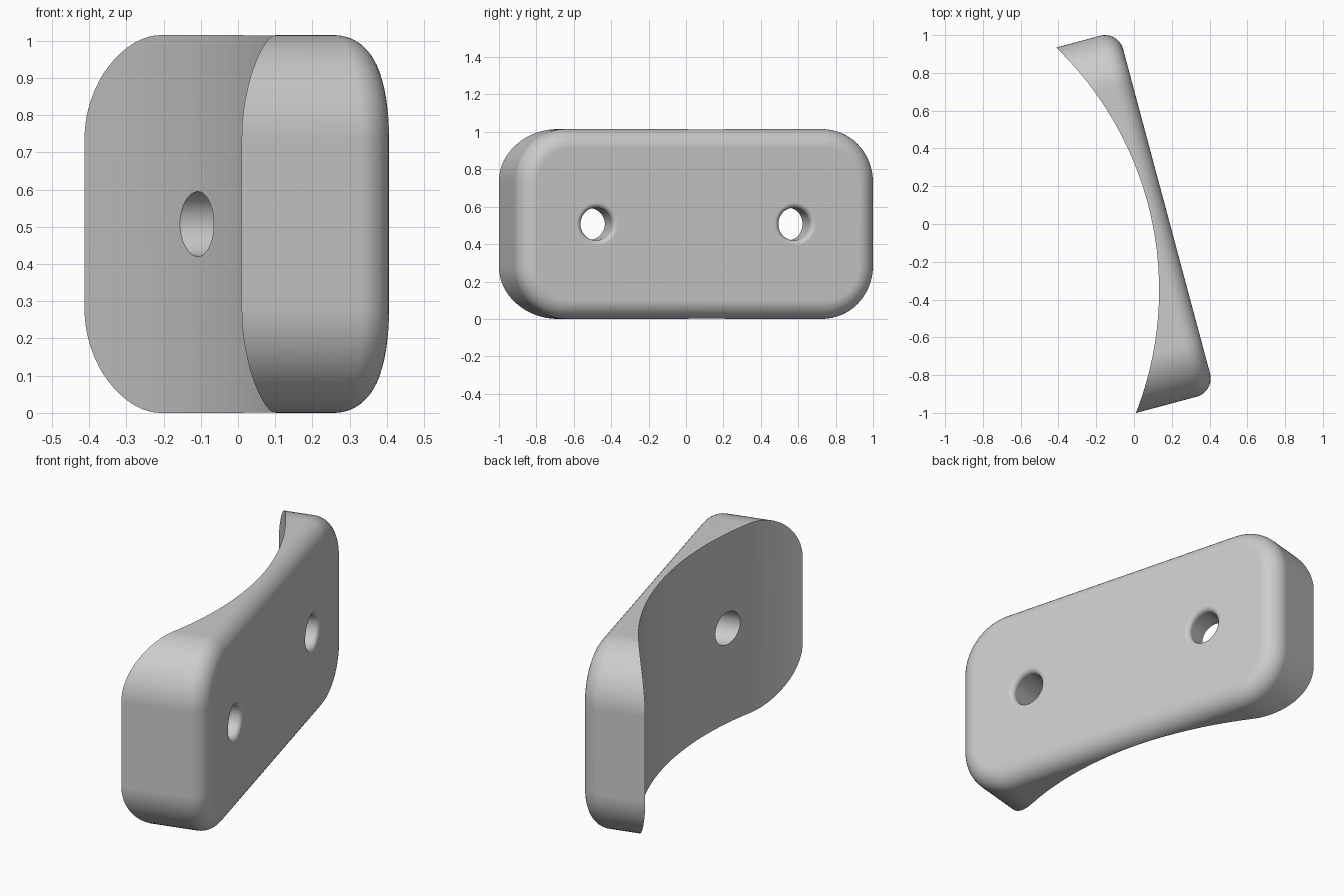
import bpy, bmesh, math
from mathutils import Matrix, Vector

if "Cube" in bpy.data.objects:
    bpy.data.objects.remove(bpy.data.objects["Cube"])

TILT = math.radians(15)
HEIGHT, U_MIN, U_MAX = 1.015, -0.969, 1.009
FACE, CORNER, FILLET = 0.184, 0.28, 0.10
# local x is the flat face normal, local y runs along the length
TURN = Matrix.Rotation(TILT, 4, 'Z')

grey = bpy.data.materials.new("plain_grey")
grey.use_nodes = True
grey.diffuse_color = (0.6, 0.6, 0.6, 1)
grey.node_tree.nodes["Principled BSDF"].inputs["Base Color"].default_value = (0.6, 0.6, 0.6, 1)


def loft(name, loops, matrix):
    """Closed solid through matching loops of points."""
    bm = bmesh.new()
    rings = [[bm.verts.new(p) for p in loop] for loop in loops]
    for a, b in zip(rings, rings[1:]):
        for i in range(len(a)):
            j = (i + 1) % len(a)
            bm.faces.new((a[i], a[j], b[j], b[i]))
    bm.faces.new(rings[0])
    bm.faces.new(rings[-1])
    bmesh.ops.recalc_face_normals(bm, faces=bm.faces)
    mesh = bpy.data.meshes.new(name)
    bm.to_mesh(mesh)
    bm.free()
    mesh.transform(matrix)
    mesh.materials.append(grey)
    obj = bpy.data.objects.new(name, mesh)
    bpy.context.collection.objects.link(obj)
    return obj


def rounded_outline(w, inset, steps=16):
    """Rounded rectangle at depth w, shrunk by inset."""
    r = CORNER - inset
    centres = [(U_MAX - CORNER, HEIGHT - CORNER), (U_MIN + CORNER, HEIGHT - CORNER),
               (U_MIN + CORNER, CORNER), (U_MAX - CORNER, CORNER)]
    pts = []
    for q, (u, z) in enumerate(centres):
        for i in range(steps + 1):
            a = (q + i / steps) * math.pi / 2
            pts.append(Vector((w, u + r * math.cos(a), z + r * math.sin(a))))
    return pts


def circle(w, u, z, r, n=48):
    return [Vector((w, u + r * math.cos(math.tau * i / n), z + r * math.sin(math.tau * i / n)))
            for i in range(n)]


def cut(target, cutter):
    cutter.hide_render = True
    mod = target.modifiers.new("cut", 'BOOLEAN')
    mod.operation, mod.solver, mod.object = 'DIFFERENCE', 'EXACT', cutter
    bpy.context.view_layer.objects.active = target
    bpy.ops.object.modifier_apply(modifier=mod.name)
    bpy.data.objects.remove(cutter)


# plate with a softly rounded rim around the flat face
loops = [rounded_outline(-0.5, 0)]
for i in range(11):
    a = i / 10 * math.pi / 2
    loops.append(rounded_outline(FACE - FILLET + FILLET * math.sin(a), FILLET * (1 - math.cos(a))))
plate = loft("curved_plate", loops, TURN)

# hollow curved side
R = 1.785
arc = [Vector((R * math.cos(math.tau * i / 160), R * math.sin(math.tau * i / 160), 0)) for i in range(160)]
cylinder = [[p + Vector((-1.652, -0.35, z)) for p in arc] for z in (-0.5, 1.5)]
cut(plate, loft("hollow_cutter", cylinder, Matrix()))

# two screw holes with a rounded mouth on the flat face
HOLE, MOUTH = 0.087, 0.027
for u in (-0.54, 0.555):
    rings = [circle(-0.6, u, HEIGHT / 2, HOLE)]
    for i in range(7):
        a = i / 6 * math.pi / 2
        rings.append(circle(FACE - MOUTH + MOUTH * math.sin(a), u, HEIGHT / 2,
                            HOLE + MOUTH * (1 - math.cos(a))))
    rings.append(circle(FACE + 0.1, u, HEIGHT / 2, HOLE + MOUTH))
    cut(plate, loft("hole_cutter", rings, TURN))

# smooth shading with sharp creases and flat faces kept flat
bpy.ops.object.select_all(action='DESELECT')
plate.select_set(True)
bpy.context.view_layer.objects.active = plate
bpy.ops.object.shade_smooth_by_angle(angle=math.radians(30))
weighted = plate.modifiers.new("flat_faces", 'WEIGHTED_NORMAL')
weighted.keep_sharp = True
